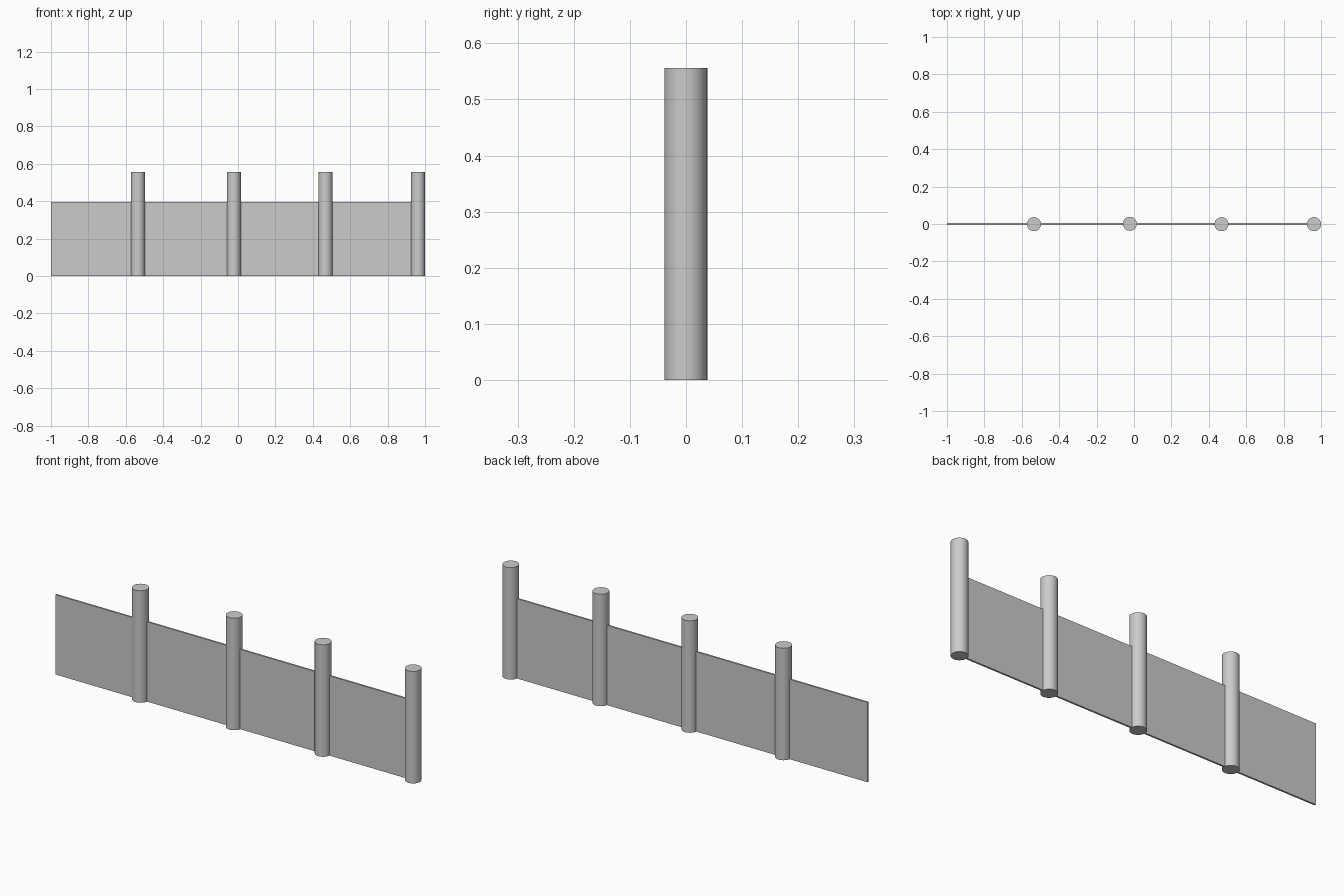
import bpy

if "Cube" in bpy.data.objects:
    bpy.data.objects.remove(bpy.data.objects["Cube"])

POST_R, POST_H = 0.0375, 0.556
PANEL_H, PANEL_T = 0.396, 0.009
POSTS = [(-0.535, -0.001), (-0.022, 0.001), (0.468, -0.001), (0.9625, -0.001)]


def add_post(name, x, y):
    bpy.ops.mesh.primitive_cylinder_add(vertices=32, radius=POST_R, depth=POST_H,
                                        location=(x, y, POST_H / 2))
    bpy.context.object.name = name
    bpy.ops.object.shade_smooth_by_angle()


def add_panel(name, x0, x1):
    bpy.ops.mesh.primitive_cube_add(size=1, location=((x0 + x1) / 2, 0, PANEL_H / 2))
    panel = bpy.context.object
    panel.name = name
    panel.dimensions = (x1 - x0, PANEL_T, PANEL_H)
    bpy.ops.object.transform_apply(location=False, rotation=False, scale=True)


# Round posts
for i, (x, y) in enumerate(POSTS, 1):
    add_post(f"post_{i}", x, y)

# Thin barrier sheet, running from the free left end into the last post
add_panel("barrier_panel", -1.0, POSTS[-1][0])
